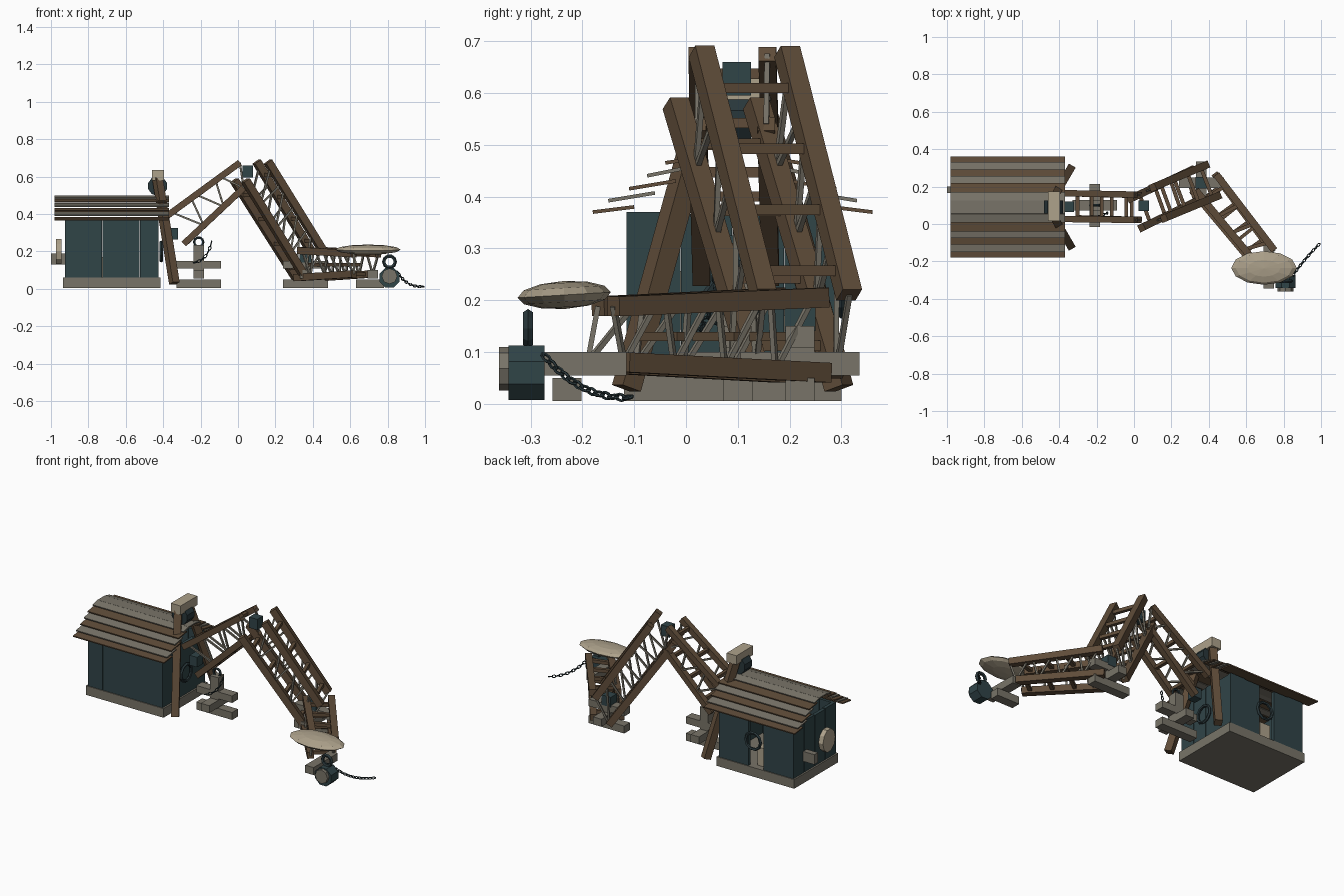
import bpy, math
from mathutils import Vector, Matrix

old = bpy.data.objects.get("Cube")
if old:
    bpy.data.objects.remove(old, do_unlink=True)


def material(name, r, g, b):
    m = bpy.data.materials.new(name)
    m.use_nodes = True
    m.diffuse_color = (r, g, b, 1)
    m.node_tree.nodes["Principled BSDF"].inputs["Base Color"].default_value = (r, g, b, 1)
    return m


BROWN = material("brown_timber", .115, .073, .041)
GREY = material("grey_wood", .19, .175, .14)
BONE = material("pale_bone", .42, .36, .26)
TEAL = material("dark_teal_boards", .03, .058, .064)
IRON = material("dark_iron", .022, .038, .043)


def finish(name, mat):
    ob = bpy.context.object
    ob.name = name
    ob.data.materials.append(mat)
    return ob


def box(name, mat, x, y, z):
    """Box from (low, high) ranges."""
    bpy.ops.mesh.primitive_cube_add(size=1)
    ob = finish(name, mat)
    ob.data.transform(Matrix.LocRotScale(
        Vector([sum(r) / 2 for r in (x, y, z)]), None,
        Vector([r[1] - r[0] for r in (x, y, z)])))
    return ob


def beam(name, mat, a, b, w=.036, h=None):
    """Square bar between two points, kept upright."""
    a, b = Vector(a), Vector(b)
    d = (b - a).normalized()
    side = Vector((0, 0, 1)).cross(d)
    side = side.normalized() if side.length > .01 else Vector((0, 1, 0))
    up = d.cross(side)
    bpy.ops.mesh.primitive_cube_add(size=1)
    ob = finish(name, mat)
    rot = Matrix((d, side, up)).transposed().to_4x4()
    size = Matrix.Diagonal(((b - a).length, w, h or w, 1))
    ob.data.transform(Matrix.Translation((a + b) / 2) @ rot @ size)
    return ob


def drum(name, mat, pos, radius, depth, sides=8, axis="Y"):
    rot = (math.pi / 2, 0, 0) if axis == "Y" else (0, math.pi / 2, 0)
    bpy.ops.mesh.primitive_cylinder_add(vertices=sides, radius=radius, depth=depth,
                                        location=pos, rotation=rot)
    return finish(name, mat)


def ring(name, mat, pos, major, minor, rot=(math.pi / 2, 0, 0), segs=10):
    bpy.ops.mesh.primitive_torus_add(major_segments=segs, minor_segments=5, location=pos,
                                     rotation=rot, major_radius=major, minor_radius=minor)
    return finish(name, mat)


def chain(name, path, count):
    """Links along a quadratic curve, each turned a quarter from the last."""
    a, b, c = map(Vector, path)
    for i in range(count):
        t = (i + .5) / count
        p = a * (1 - t) ** 2 + b * 2 * t * (1 - t) + c * t * t
        d = (b - a) * (1 - t) + (c - b) * t
        q = d.to_track_quat("X", "Z").to_matrix().to_4x4()
        ob = ring(f"{name}_{i}", IRON, (0, 0, 0), .009, .0032, (0, 0, 0), 8)
        turn = Matrix.Rotation(math.pi / 2 * (i % 2) + .4, 4, "X")
        ob.matrix_world = Matrix.Translation(p) @ q @ turn @ Matrix.Diagonal((1.25, .8, 1, 1))


def truss(name, top, bottom, bays, w):
    """Four beams with cross rungs and thin zigzag lacing; each pair is two (start, end) lines."""
    lines = [[(Vector(a), Vector(b)) for a, b in pair] for pair in (top, bottom)]
    for level, pair in zip(("upper", "lower"), lines):
        for s, (a, b) in enumerate(pair):
            beam(f"{name}_{level}_beam_{s}", BROWN, a, b, w)
        for i in range(bays):
            t = (i + .6) / bays
            beam(f"{name}_{level}_rung_{i}", BROWN, pair[0][0].lerp(pair[0][1], t),
                 pair[1][0].lerp(pair[1][1], t), .02)
    for s in range(2):
        for i in range(bays):
            t0, t1 = (i + .2) / bays, (i + 1) / bays
            up, low = lines[0][s], lines[1][s]
            beam(f"{name}_lace_{s}_{i}", GREY, up[0].lerp(up[1], t0), low[0].lerp(low[1], t1), .01)
            beam(f"{name}_strut_{s}_{i}", GREY, up[0].lerp(up[1], t1), low[0].lerp(low[1], t1), .01)


# Shed floor and board walls
MID = .09
box("shed_floor", GREY, (-.935, -.415), (-.12, .3), (.005, .06))
for i in range(5):
    x0 = -.925 + i * .1
    box(f"front_wall_board_{i}", TEAL, (x0, x0 + .099), (-.115, -.095), (.06, .37 - .004 * (i % 2)))
    if i != 2:
        box(f"back_wall_board_{i}", TEAL, (x0, x0 + .099), (.275, .295), (.06, .37 - .004 * (i % 2)))
for i in range(4):
    y0 = -.11 + i * .1
    for side, x0 in (("outer", -.925), ("inner", -.445)):
        box(f"{side}_wall_board_{i}", TEAL, (x0, x0 + .02), (y0, y0 + .099), (.06, .37 - .004 * (i % 2)))
box("doorway_sack", BONE, (-.73, -.66), (.18, .26), (.06, .17))
ring("doorway_coil", IRON, (-.66, .3, .22), .05, .009)

# Overlapping roof planks, mirrored about the ridge
planks = [(.27, .19, .37, .38), (.24, .15, .392, .407), (.2, .11, .415, .43),
          (.165, .09, .44, .455), (.13, .05, .465, .477)]
for i, (outer, inner, z0, z1) in enumerate(planks):
    for s in (-1, 1):
        ob = beam(f"roof_plank_{i}", GREY if i % 2 else BROWN,
                  (-.675, MID + s * outer, z0), (-.675, MID + s * inner, z1), .61, .007)
for y0, z0, y1, z1 in ((-.08, .485, -.035, .497), (-.035, .497, .035, .497), (.035, .497, .08, .485)):
    beam("ridge_cap", GREY, (-.675, MID + y0, z0), (-.675, MID + y1, z1), .61, .007)

# Shield and box on the shed's outer end
shield = drum("round_shield", BONE, (-.958, .02, .2), .07, .03, 10, "X")
shield.scale = (1, .85, 1)
box("wall_box", GREY, (-1, -.925), (.165, .2), (.13, .19))

# Leaning mast with pulley and cap
for s in (-1, 1):
    beam("mast_leg", BROWN, (-.43, MID + s * .05, .59), (-.34, MID + s * .205, .03), .042)
drum("mast_pulley", IRON, (-.43, MID, .55), .053, .07, 10)
box("mast_cap", BONE, (-.46, -.395), (.015, .175), (.58, .635))
box("mast_joint", TEAL, (-.37, -.32), (.065, .12), (.265, .325))
ring("wall_coil", IRON, (-.41, .09, .2), .05, .009, (0, math.pi / 2, 0))

# Three boom sections
truss("inner_boom",
      [((-.38, .027, .39), (.01, .022, .675)), ((-.38, .165, .39), (.01, .157, .675))],
      [((-.29, .03, .24), (.03, .022, .54)), ((-.29, .163, .24), (.03, .155, .54))], 3, .034)
truss("middle_boom",
      [((.16, .03, .68), (.45, .15, .21)), ((.10, .195, .68), (.385, .315, .21))],
      [((.04, -.02, .58), (.36, .135, .06)), ((-.02, .135, .58), (.31, .29, .06))], 4, .04)
truss("outer_boom",
      [((.33, .18, .205), (.62, -.17, .188)), ((.44, .265, .205), (.75, -.14, .188))],
      [((.31, .18, .06), (.62, -.19, .08)), ((.43, .27, .06), (.72, -.12, .08))], 4, .038)
for i in range(3):
    t = Vector((.42 + .09 * i, .17 - .11 * i, .13))
    beam(f"outer_boom_middle_rung_{i}", BROWN, t - Vector((.05, .04, 0)), t + Vector((.05, .04, 0)), .018)
box("elbow_joint", TEAL, (.025, .08), (.07, .125), (.595, .66))
box("lower_elbow_joint", TEAL, (.33, .39), (.19, .25), (.14, .2))


# Stacked support blocks under the joints
def support(name, x, y, left, right, post):
    box(f"{name}_foot", GREY, (x - left, x + right), (y - .028, y + .028), (.005, .05))
    box(f"{name}_cross", GREY, (x - .028, x + .028), (y - .115, y + .115), (.055, .1))
    if post:
        box(f"{name}_arm", GREY, (x - left, x + right), (y - .028, y + .028), (.108, .15))
        box(f"{name}_post", GREY, (x - .028, x + .028), (y - .028, y + .028), (.1, post))


support("inner_support", -.21, .1, .12, .12, .235)
support("elbow_support", .36, .22, .12, .12, .15)
support("outer_support", .72, -.23, .09, .06, 0)
ring("inner_support_ring", IRON, (-.21, .1, .25), .024, .007)
chain("loose_chain", [(-.14, .06, .26), (-.16, .05, .15), (-.24, .02, .14)], 7)

# Shallow bucket at the boom's end
bpy.ops.mesh.primitive_uv_sphere_add(segments=12, ring_count=6, radius=1, location=(.695, -.235, .21))
bucket = finish("bucket", BONE)
bucket.scale = (.175, .09, .027)
bucket.rotation_euler = (.06, 0, 0)

# Weight with lifting ring and trailing chain
drum("weight", TEAL, (.81, -.308, .06), .057, .07).rotation_euler.y = math.pi / 8
drum("weight_face", GREY, (.81, -.352, .068), .042, .018)
ring("weight_ring", IRON, (.81, -.305, .145), .03, .01)
chain("weight_chain", [(.85, -.275, .095), (.9, -.2, .005), (.993, -.105, .013)], 13)
